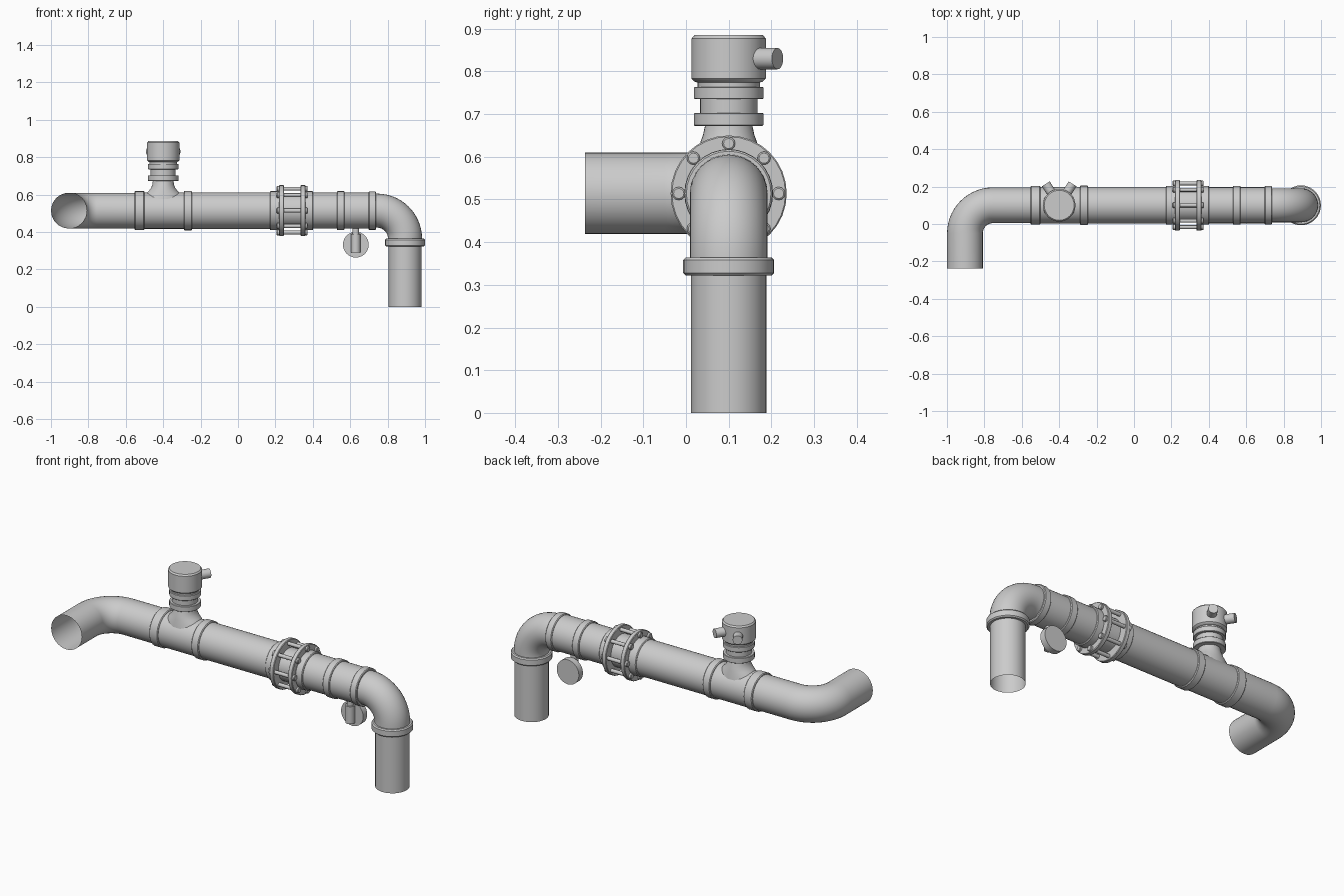
import bpy
from math import sin, cos, pi, radians
from mathutils import Vector

if "Cube" in bpy.data.objects:
    bpy.data.objects.remove(bpy.data.objects["Cube"])

Y, Z = 0.1, 0.514          # main pipe axis
TX = -0.4                  # tower position along the pipe
RX = 0.893                 # down pipe position along x


def skin(name, rings, caps=False):
    """Join equal-sized rings of points into a tube."""
    n = len(rings[0])
    verts = [p for r in rings for p in r]
    faces = [(i * n + j, i * n + (j + 1) % n, (i + 1) * n + (j + 1) % n, (i + 1) * n + j)
             for i in range(len(rings) - 1) for j in range(n)]
    if caps:
        faces += [tuple(range(n))[::-1], tuple(range(len(verts) - n, len(verts)))]
    me = bpy.data.meshes.new(name)
    me.from_pydata(verts, [], faces)
    me.update()
    ob = bpy.data.objects.new(name, me)
    bpy.context.collection.objects.link(ob)
    bpy.ops.object.select_all(action='DESELECT')
    ob.select_set(True)
    bpy.context.view_layer.objects.active = ob
    bpy.ops.object.shade_smooth_by_angle(angle=radians(35))
    return ob


def lathe(name, prof, origin, axis, caps=False, n=32):
    """Revolve (distance, radius) or (distance, radius_x, radius_y) rows."""
    q = Vector(axis).to_track_quat('Z', 'Y')
    o = Vector(origin)
    rings = []
    for row in prof:
        t, a, b = row[0], row[1], row[-1]
        rings.append([o + q @ Vector((a * cos(2 * pi * j / n), b * sin(2 * pi * j / n), t))
                      for j in range(n)])
    return skin(name, rings, caps)


def along_x(name, prof, y=Y, z=Z, **kw):
    return lathe(name, prof, (0, y, z), (1, 0, 0), **kw)


def band(a, b, r, inner, c=0.004):
    """Bevelled collar profile."""
    return [(a, inner), (a, r - c), (a + c, r), (b - c, r), (b, r - c), (b, inner)]


def elbow(name, start, corner, end, bend, r, n=32, steps=14):
    """Open pipe from start round a corner to end."""
    s, c, e = Vector(start), Vector(corner), Vector(end)
    d1, d2 = (c - s).normalized(), (e - c).normalized()
    w = d1.cross(d2)
    mid = c - d1 * bend + d2 * bend
    path = [(s, d1)]
    for i in range(steps + 1):
        a = pi / 2 * i / steps
        path.append((mid - d2 * bend * cos(a) + d1 * bend * sin(a), d1 * cos(a) + d2 * sin(a)))
    path.append((e, d2))
    rings = []
    for p, d in path:
        u = w.cross(d)
        rings.append([p + (u * cos(2 * pi * j / n) - w * -sin(2 * pi * j / n)) * r for j in range(n)])
    return skin(name, rings)


# pipes
elbow("inlet_elbow", (-0.904, -0.237, Z), (-0.904, Y, Z), (-0.54, Y, Z), 0.15, 0.0955)
along_x("tee_pipe", [(-0.54, 0.0975), (-0.26, 0.0975)])
along_x("main_pipe", [(-0.26, 0.098), (0.2, 0.098)])
along_x("coupling_core", [(0.2, 0.09), (0.38, 0.09)])
along_x("gauge_pipe", [(0.38, 0.0965), (0.72, 0.0965)])
elbow("outlet_elbow", (0.72, Y, Z), (RX, Y, Z), (RX, Y, 0.34), 0.15, 0.091)
lathe("down_pipe", [(0, 0.088), (0.34, 0.088)], (RX, Y, 0), (0, 0, 1))
lathe("down_pipe_collar", band(0.322, 0.364, 0.1065, 0.087, 0.006), (RX, Y, 0), (0, 0, 1))

# collars on the main run
for i, (a, b, r) in enumerate([(-0.553, -0.5, 0.104), (-0.29, -0.245, 0.105), (0.17, 0.222, 0.104),
                               (0.358, 0.402, 0.104), (0.528, 0.57, 0.104), (0.698, 0.738, 0.103)]):
    along_x(f"pipe_collar_{i + 1}", band(a, b, r, 0.088))

# bolted flange coupling
for side, a in (("left", 0.22), ("right", 0.335)):
    along_x(f"flange_{side}", band(a, a + 0.025, 0.136, 0.088, 0.003))
for k in range(8):
    t = k * pi / 4
    along_x(f"flange_bolt_{k + 1}",
            [(0.207, 0.012), (0.210, 0.0155), (0.222, 0.0155), (0.222, 0.0105), (0.358, 0.0105),
             (0.358, 0.0155), (0.369, 0.0155), (0.372, 0.012)],
            Y + 0.117 * sin(t), Z + 0.117 * cos(t), caps=True, n=12)

# tee branch flaring into the pipe; rows are z, width along x, width along y
flare = [(0.575, 0.112, 0.077), (0.605, 0.092, 0.072), (0.618, 0.078, 0.069),
         (0.635, 0.065, 0.066), (0.652, 0.058, 0.060), (0.675, 0.055, 0.055)]
branch = lathe("tee_branch", [(z, 1, 1) for z, _, _ in flare], (TX, Y, 0), (0, 0, 1))
for i, v in enumerate(branch.data.vertices):   # oval saddle
    _, rx, ry = flare[i // 32]
    v.co.x = TX + (v.co.x - TX) * rx
    v.co.y = Y + (v.co.y - Y) * ry

# valve tower and cap
lathe("valve_neck", [(0.672, 0.055), (0.672, 0.079), (0.674, 0.081), (0.701, 0.081), (0.703, 0.079),
                     (0.703, 0.067), (0.735, 0.067), (0.735, 0.079), (0.737, 0.081), (0.762, 0.081),
                     (0.764, 0.079), (0.764, 0.073), (0.778, 0.073)], (TX, Y, 0), (0, 0, 1), caps=True)
lathe("valve_cap", [(0.774, 0.073), (0.776, 0.080), (0.783, 0.087), (0.877, 0.087), (0.885, 0.080)],
      (TX, Y, 0), (0, 0, 1), caps=True)
for side, s in (("left", -1), ("right", 1)):
    a = radians(32)
    lathe(f"cap_nozzle_{side}", [(0.05, 0.025), (0.135, 0.025)], (TX, Y, 0.83),
          (s * sin(a), cos(a), 0), caps=True, n=20)

# gauge hanging under the pipe
GX = 0.63
lathe("gauge_stem", [(0.36, 0.018), (0.43, 0.018)], (GX, Y, 0), (0, 0, 1), caps=True, n=16)
lathe("gauge_body", [(0.29, 0.025), (0.388, 0.025)], (GX, Y, 0), (0, 0, 1), caps=True, n=20)
lathe("gauge_dial", [(0.117, 0.069), (0.153, 0.069)], (GX, 0, 0.332), (0, 1, 0), caps=True)
